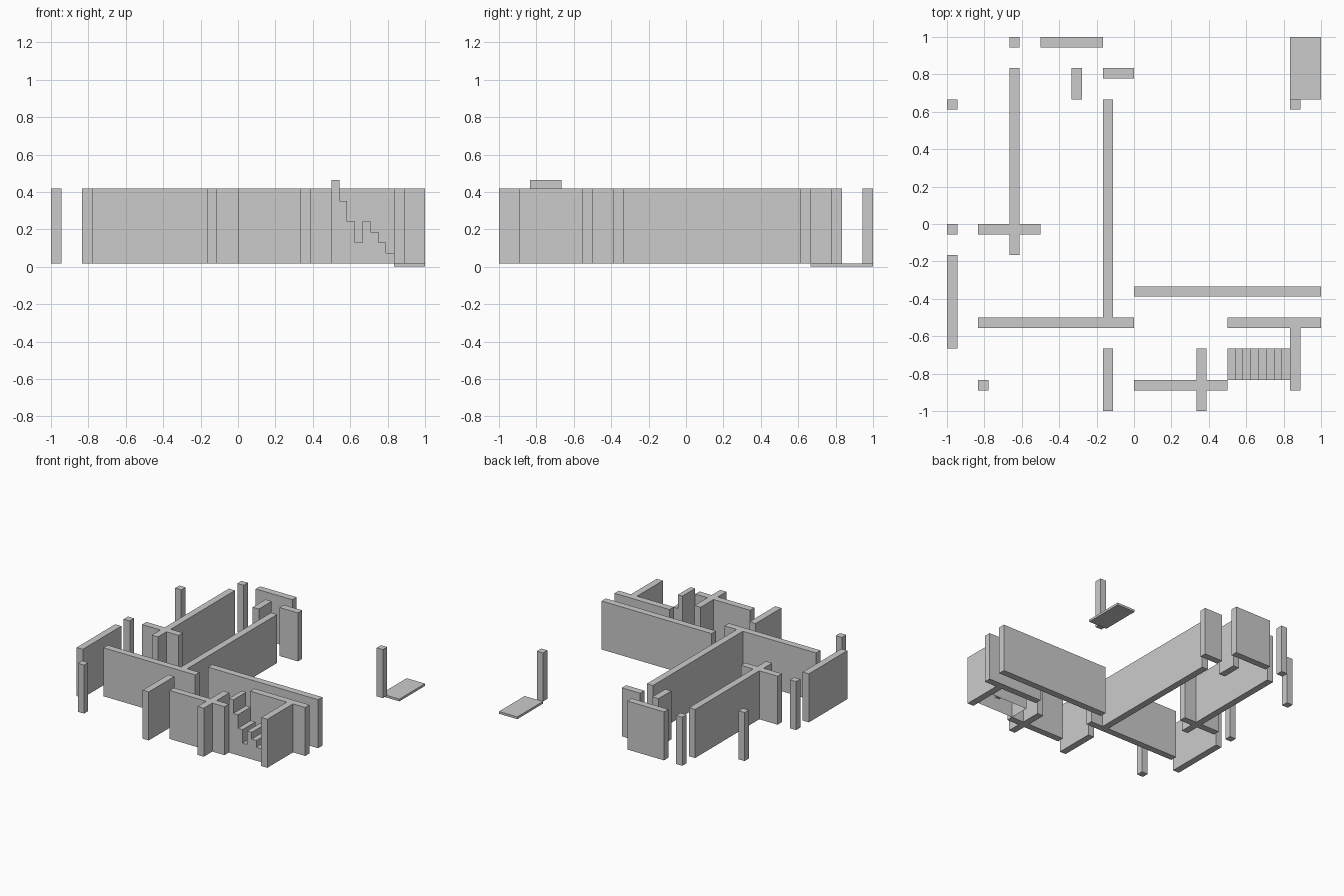
import bpy, bmesh

if "Cube" in bpy.data.objects:
    bpy.data.objects.remove(bpy.data.objects["Cube"])

U = 1 / 6          # plan grid cell
T = U / 3          # wall thickness
Z0, Z1 = 0.0185, 0.417


def box(name, x0, x1, y0, y1, z0, z1):
    bm = bmesh.new()
    bmesh.ops.create_cube(bm, size=1)
    for v in bm.verts:
        v.co = (x1 if v.co.x > 0 else x0,
                y1 if v.co.y > 0 else y0,
                z1 if v.co.z > 0 else z0)
    return finish(name, bm)


def finish(name, bm):
    mesh = bpy.data.meshes.new(name)
    bm.to_mesh(mesh)
    bm.free()
    obj = bpy.data.objects.new(name, mesh)
    bpy.context.collection.objects.link(obj)
    return obj


# walls running along x: (start x, end x, back face y) in grid cells
for x0, x1, y in [(-3, -1, 6), (-1, 0, 5), (-5, -3, 0), (-5, 0, -3),
                  (0, 6, -2), (3, 6, -3), (0, 3, -5)]:
    box("cross_wall", x0 * U, x1 * U, y * U - T, y * U, Z0, Z1)

# walls running along y: (left face x, start y, end y) in grid cells
for x, y0, y1 in [(-4, -1, 5), (-2, 4, 5), (-1, -3, 4), (-6, -4, -1),
                  (5, -5 - 1 / 3, -3 - 1 / 3), (-1, -6, -4), (2, -6, -4)]:
    box("long_wall", x * U, x * U + T, y0 * U, y1 * U, Z0, Z1)

# square posts: (left face x, back face y) in grid cells
for x, y in [(-4, 6), (-6, 4), (-6, 0), (-5, -5), (5, 4)]:
    box("post", x * U, x * U + T, y * U - T, y * U, Z0, Z1)

# floor plate
box("floor_plate", 5 * U, 6 * U, 4 * U, 6 * U, 0, Z0)

# stairs: a steep flight of four steps, then a shallow flight, open underneath
rises = [8, 6, 4, 2, 4, 3, 2, 1]
step = U / 4
profile = [(3 * U, Z0)]
for i, r in enumerate(rises):
    z = Z0 + r * T
    profile += [(3 * U + i * step, z), (3 * U + (i + 1) * step, z)]
profile.append((5 * U, Z0))

bm = bmesh.new()
front = [bm.verts.new((x, -5 * U, z)) for x, z in profile]
back = [bm.verts.new((x, -4 * U, z)) for x, z in profile]
bm.faces.new(front)
bm.faces.new(back[::-1])
for i in range(len(profile) - 1):
    bm.faces.new((front[i + 1], front[i], back[i], back[i + 1]))
bmesh.ops.recalc_face_normals(bm, faces=bm.faces)
finish("stairs", bm)
